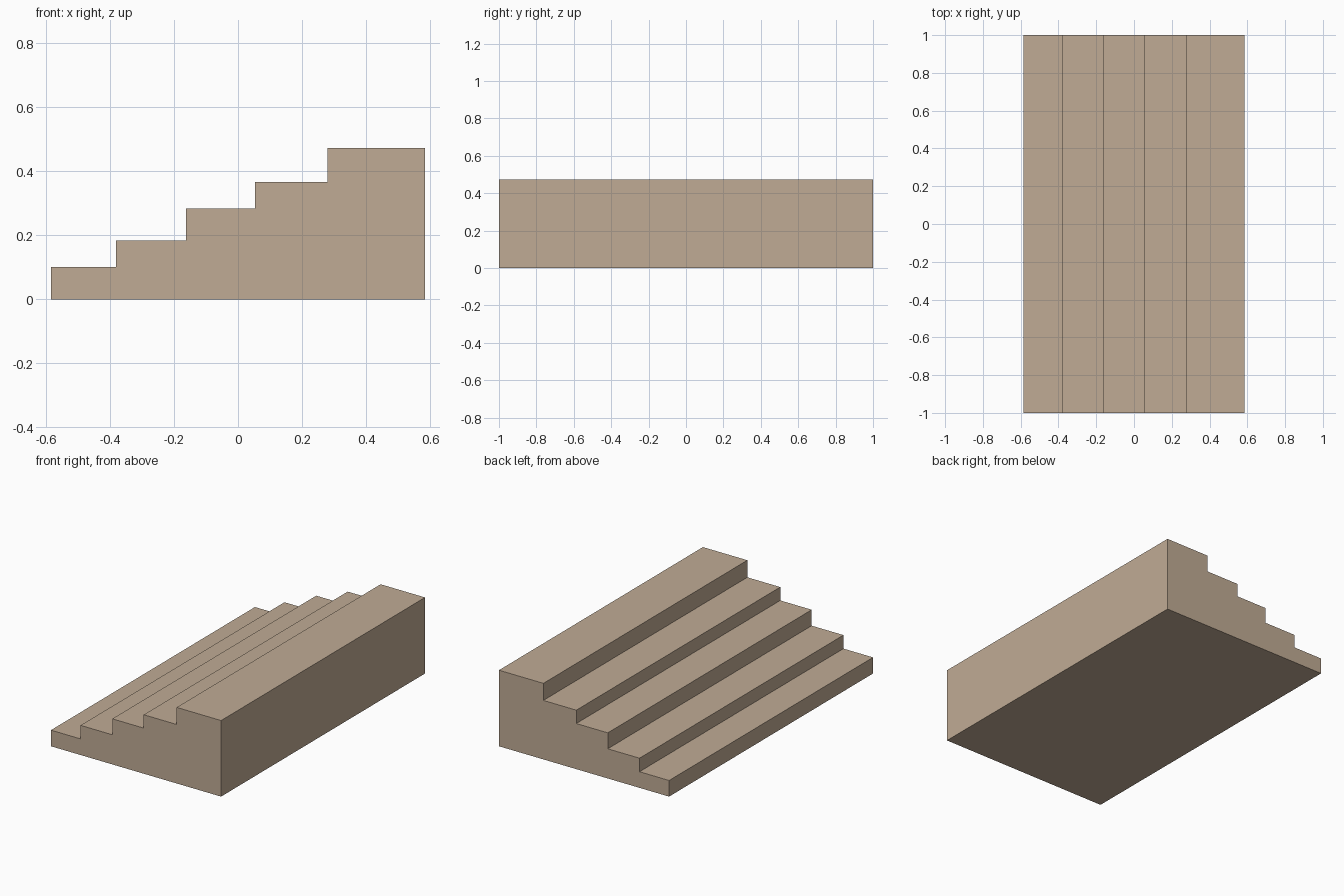
import bpy
import bmesh

cube = bpy.data.objects.get("Cube")
if cube:
    bpy.data.objects.remove(cube, do_unlink=True)

# Stone colour
stone = bpy.data.materials.new("tan_stone")
stone.use_nodes = True
colour = (0.53, 0.41, 0.30, 1.0)
stone.diffuse_color = colour
stone.node_tree.nodes["Principled BSDF"].inputs["Base Color"].default_value = colour

# Tread edges along x and the height of each tread
half_length = 1.0
edges = [-0.584, -0.381, -0.163, 0.053, 0.279, 0.584]
heights = [0.1, 0.184, 0.283, 0.366, 0.472]

# Stepped side profile, from the bottom corners up over the treads
profile = [(edges[-1], 0), (edges[0], 0)]
for start, end, height in zip(edges, edges[1:], heights):
    profile += [(start, height), (end, height)]

# Extrude the profile along the length of the steps
bm = bmesh.new()
side = bm.faces.new([bm.verts.new((x, -half_length, z)) for x, z in profile])
extruded = bmesh.ops.extrude_face_region(bm, geom=[side], use_keep_orig=True)
new_verts = [v for v in extruded["geom"] if isinstance(v, bmesh.types.BMVert)]
bmesh.ops.translate(bm, verts=new_verts, vec=(0, 2 * half_length, 0))
bmesh.ops.recalc_face_normals(bm, faces=bm.faces)

mesh = bpy.data.meshes.new("steps")
bm.to_mesh(mesh)
bm.free()
mesh.materials.append(stone)
steps = bpy.data.objects.new("steps", mesh)
bpy.context.collection.objects.link(steps)
